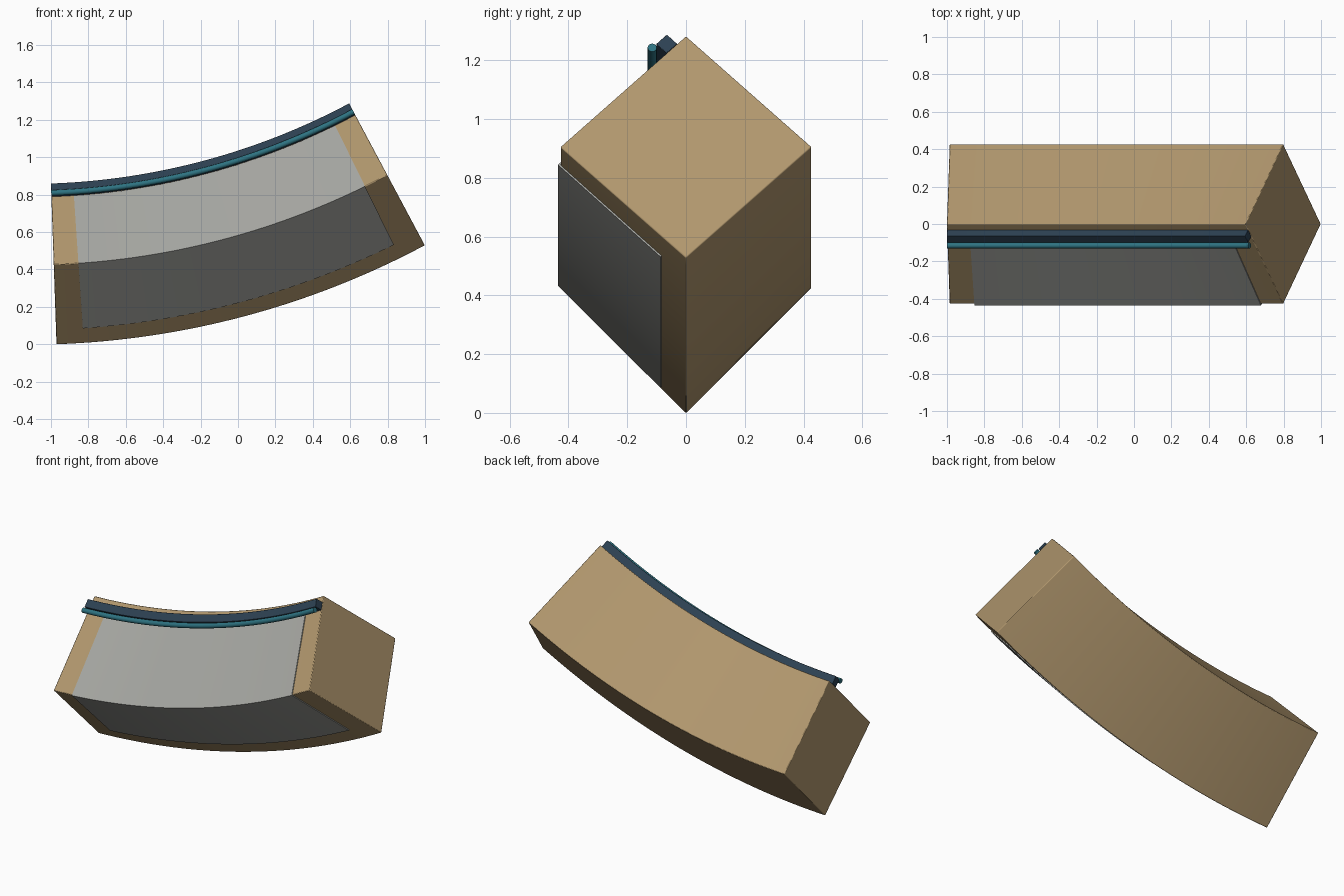
import bpy, bmesh, math

if "Cube" in bpy.data.objects:
    bpy.data.objects.remove(bpy.data.objects["Cube"])

# Shared arc: everything is swept about one centre in the xz plane
CX, CZ = -1.128, 4.517
R_MID = 4.093          # radius of the beam's centre line
HALF = 0.428           # half diagonal of the square beam
A0, A1 = 2.0, 28.07    # start and end angle in degrees


def material(name, rgb):
    m = bpy.data.materials.new(name)
    m.diffuse_color = (*rgb, 1.0)
    m.use_nodes = True
    m.node_tree.nodes["Principled BSDF"].inputs["Base Color"].default_value = m.diffuse_color
    return m


tan = material("tan", (0.44, 0.31, 0.155))
grey = material("light grey", (0.385, 0.39, 0.365))
navy = material("navy", (0.026, 0.053, 0.085))
teal = material("teal", (0.027, 0.17, 0.22))


def sweep(name, profile, a0, a1, mat, steps=32, bevel=0.0):
    """Sweep a closed (y, height above centre line) profile along the arc."""
    bm = bmesh.new()
    rings = []
    for i in range(steps + 1):
        a = math.radians(a0 + (a1 - a0) * i / steps)
        rings.append([bm.verts.new((CX + (R_MID - h) * math.sin(a), y,
                                    CZ - (R_MID - h) * math.cos(a)))
                      for y, h in profile])
    n = len(profile)
    for r, s in zip(rings, rings[1:]):
        for j in range(n):
            k = (j + 1) % n
            bm.faces.new((r[j], r[k], s[k], s[j]))
    bm.faces.new(rings[0])
    bm.faces.new(rings[-1])
    bmesh.ops.recalc_face_normals(bm, faces=bm.faces)
    mesh = bpy.data.meshes.new(name)
    bm.to_mesh(mesh)
    bm.free()
    mesh.materials.append(mat)
    ob = bpy.data.objects.new(name, mesh)
    bpy.context.collection.objects.link(ob)
    if bevel:
        b = ob.modifiers.new("soft edges", 'BEVEL')
        b.width = bevel
        b.segments = 2
        b.limit_method = 'ANGLE'
        b.angle_limit = math.radians(30)
    bpy.ops.object.select_all(action='DESELECT')
    ob.select_set(True)
    bpy.context.view_layer.objects.active = ob
    bpy.ops.object.shade_smooth_by_angle(angle=math.radians(31))
    return ob


# Curved beam with a square section standing on its corner
sweep("curved_beam", [(0, HALF), (-HALF, 0), (0, -HALF), (HALF, 0)],
      A0, A1, tan, bevel=0.004)

# Thin panel folded round the front corner
t, top, low = 0.004, 0.07, 0.083
sweep("folded_panel",
      [(-top, HALF - top), (-top - t, HALF - top + t),
       (-HALF - 2 * t, 0),
       (-low - t, low - HALF - t), (-low, low - HALF),
       (-HALF, 0)],
      3.85, 26.2, grey)

# Square rail sitting on the upper front face near the ridge
sweep("rail_block",
      [(-0.03, HALF - 0.03), (-0.065, HALF + 0.006),
       (-0.101, HALF - 0.03), (-0.066, HALF - 0.066)],
      A0, A1, navy, bevel=0.002)

# Round tube along the outer edge of the rail
sweep("rail_tube",
      [(-0.115 + 0.0155 * math.cos(math.tau * i / 16),
        HALF - 0.045 + 0.0155 * math.sin(math.tau * i / 16)) for i in range(16)],
      A0, A1, teal)
